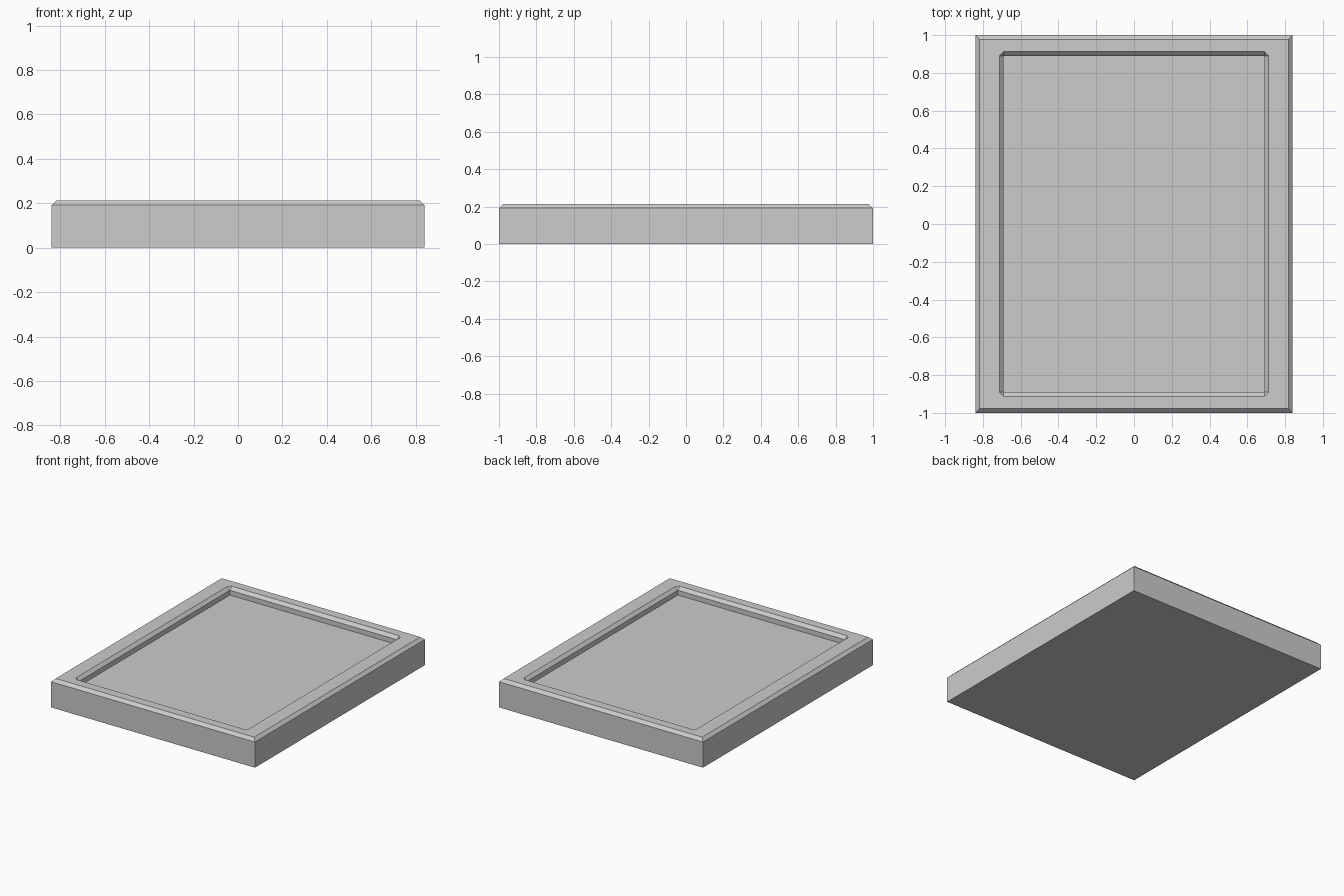
import bpy
import bmesh

if "Cube" in bpy.data.objects:
    bpy.data.objects.remove(bpy.data.objects["Cube"], do_unlink=True)

HALF_X, HALF_Y, HEIGHT = 0.84, 1.0, 0.213
CHAMFER = 0.022
RECESS_X, RECESS_Y, FLOOR_Z = 0.69, 0.89, 0.155
CORNERS = [(-1, -1), (1, -1), (1, 1), (-1, 1)]

# Plain grey material
grey = bpy.data.materials.new("light grey")
grey.use_nodes = True
colour = (0.604, 0.604, 0.604, 1)
grey.diffuse_color = colour
grey.node_tree.nodes["Principled BSDF"].inputs["Base Color"].default_value = colour

bm = bmesh.new()


def rectangle(x, y, z):
    return [bm.verts.new((sx * x, sy * y, z)) for sx, sy in CORNERS]


def bridge(lower, upper):
    for i in range(4):
        j = (i + 1) % 4
        bm.faces.new((lower[i], lower[j], upper[j], upper[i]))


def bridge_to_cut_corners(ring, pairs):
    """Join a sharp-cornered ring to one whose corners are cut off."""
    for i in range(4):
        j = (i + 1) % 4
        bm.faces.new((ring[i], ring[j], pairs[j][0], pairs[i][1]))
        bm.faces.new((ring[i], pairs[i][1], pairs[i][0]))


# Outer body with its chamfered top edge
base = rectangle(HALF_X, HALF_Y, 0)
shoulder = rectangle(HALF_X, HALF_Y, HEIGHT - CHAMFER)
rim = rectangle(HALF_X - CHAMFER, HALF_Y - CHAMFER, HEIGHT)
bm.faces.new(base)
bridge(base, shoulder)
bridge(shoulder, rim)

# Recess opening, with cut corners around the sloped lip
opening = []
for sx, sy in CORNERS:
    on_side = bm.verts.new((sx * (RECESS_X + CHAMFER), sy * RECESS_Y, HEIGHT))
    on_end = bm.verts.new((sx * RECESS_X, sy * (RECESS_Y + CHAMFER), HEIGHT))
    opening.append((on_side, on_end) if sx == sy else (on_end, on_side))
lip = rectangle(RECESS_X, RECESS_Y, HEIGHT - CHAMFER)
bridge_to_cut_corners(rim, opening)
bridge_to_cut_corners(lip, opening)

# Recess walls and floor
floor = rectangle(RECESS_X, RECESS_Y, FLOOR_Z)
bridge(lip, floor)
bm.faces.new(floor)

bmesh.ops.recalc_face_normals(bm, faces=bm.faces)
# Merge the flat rim strips' corner triangles cleanly
mesh = bpy.data.meshes.new("recessed_tray")
bm.to_mesh(mesh)
bm.free()
mesh.materials.append(grey)
tray = bpy.data.objects.new("recessed_tray", mesh)
bpy.context.collection.objects.link(tray)
